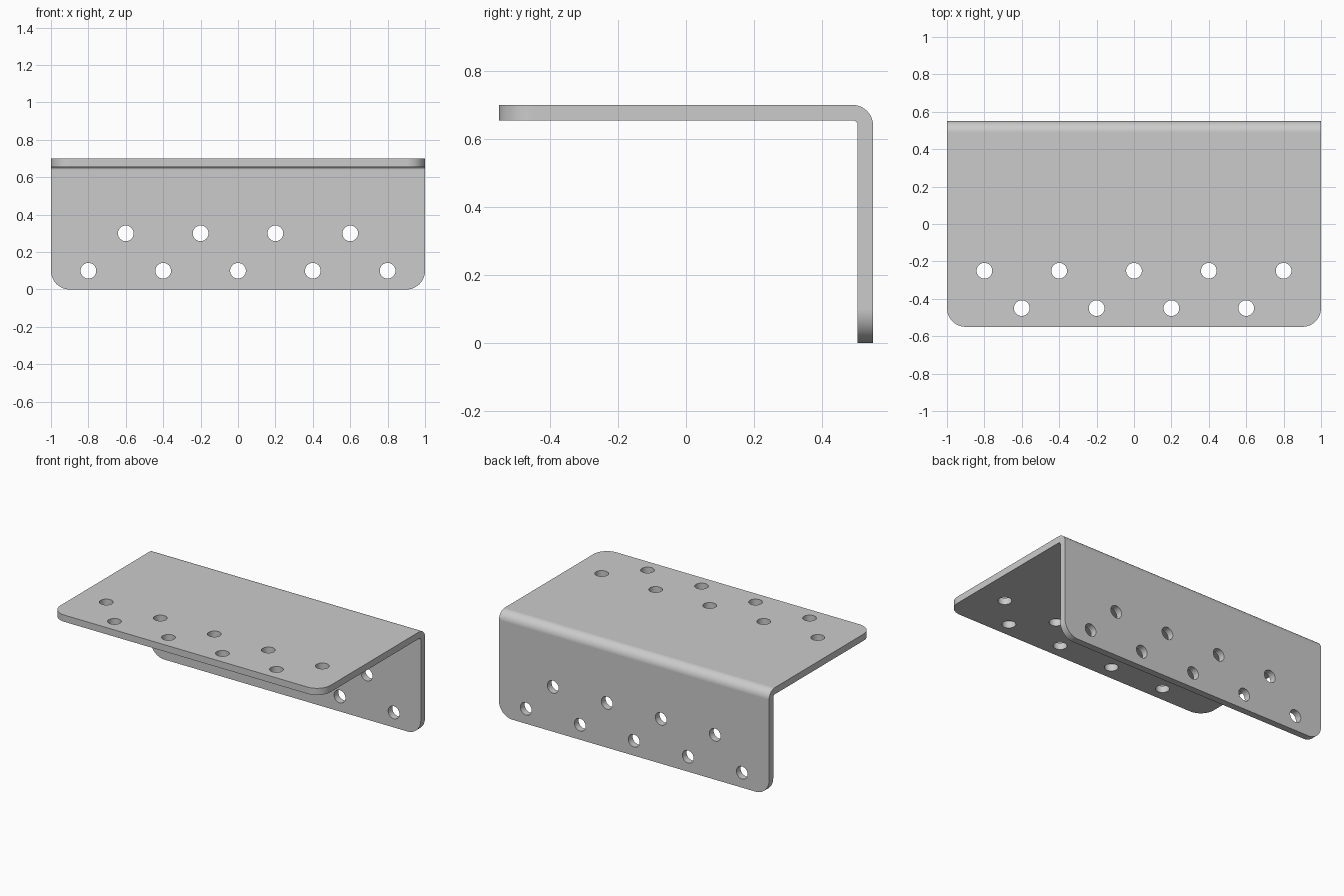
import bpy, bmesh
from math import sin, cos, pi
from mathutils import Matrix, Vector

if "Cube" in bpy.data.objects:
    bpy.data.objects.remove(bpy.data.objects["Cube"])

W, D, H, T = 1.0, 0.55, 0.70, 0.045   # half width, half depth, height, thickness
R_OUT, R_IN = 0.06, 0.015             # bend radii
CORNER, HOLE = 0.1, 0.042
CY, CZ = D - R_OUT, H - R_OUT         # bend centre


def arc(radius, steps=10):
    return [(CY + radius * sin(i * pi / 2 / steps),
             CZ + radius * cos(i * pi / 2 / steps)) for i in range(steps + 1)]


def make_object(name, bm):
    bmesh.ops.recalc_face_normals(bm, faces=bm.faces)
    mesh = bpy.data.meshes.new(name)
    bm.to_mesh(mesh)
    bm.free()
    obj = bpy.data.objects.new(name, mesh)
    bpy.context.collection.objects.link(obj)
    return obj


# Bent plate: L profile extruded along x
profile = [(-D, H)] + arc(R_OUT) + [(D, 0), (D - T, 0)] + arc(R_IN)[::-1] + [(-D, H - T)]
bm = bmesh.new()
face = bm.faces.new([bm.verts.new((-W, y, z)) for y, z in profile])
ext = bmesh.ops.extrude_face_region(bm, geom=[face])
bmesh.ops.translate(bm, vec=(2 * W, 0, 0),
                    verts=[v for v in ext["geom"] if isinstance(v, bmesh.types.BMVert)])
bmesh.ops.recalc_face_normals(bm, faces=bm.faces)

# Rounded free corners of both flanges
corners = [e for e in bm.edges
           if abs(e.verts[0].co.x - e.verts[1].co.x) < 1e-5
           and (all(v.co.y < -D + 1e-4 for v in e.verts)
                or all(v.co.z < 1e-4 for v in e.verts))]
bmesh.ops.bevel(bm, geom=corners, offset=CORNER, offset_type='OFFSET',
                segments=12, profile=0.5, affect='EDGES')
bracket = make_object("angle_bracket", bm)

# Staggered hole cutters through both flanges
bm = bmesh.new()
turn = Matrix.Rotation(pi / 2, 4, 'X')
for count, y, z in ((5, -0.25, 0.1), (4, -0.45, 0.3)):
    for i in range(count):
        x = (i - (count - 1) / 2) * 0.4
        for m in (Matrix.Translation((x, y, H - T / 2)),
                  Matrix.Translation((x, D - T / 2, z)) @ turn):
            bmesh.ops.create_cone(bm, cap_ends=True, segments=32, radius1=HOLE,
                                  radius2=HOLE, depth=0.15, matrix=m)
cutter = make_object("hole_cutter", bm)
cutter.hide_render = True

# Cut the holes, then smooth only the curved parts
cut = bracket.modifiers.new("holes", 'BOOLEAN')
cut.operation, cut.solver, cut.object = 'DIFFERENCE', 'EXACT', cutter
bpy.context.view_layer.objects.active = bracket
bracket.select_set(True)
bpy.ops.object.modifier_apply(modifier=cut.name)
bpy.data.objects.remove(cutter)
bpy.ops.object.shade_smooth_by_angle(angle=pi / 6)
normals = bracket.modifiers.new("flat_face_normals", 'WEIGHTED_NORMAL')
normals.keep_sharp = True
